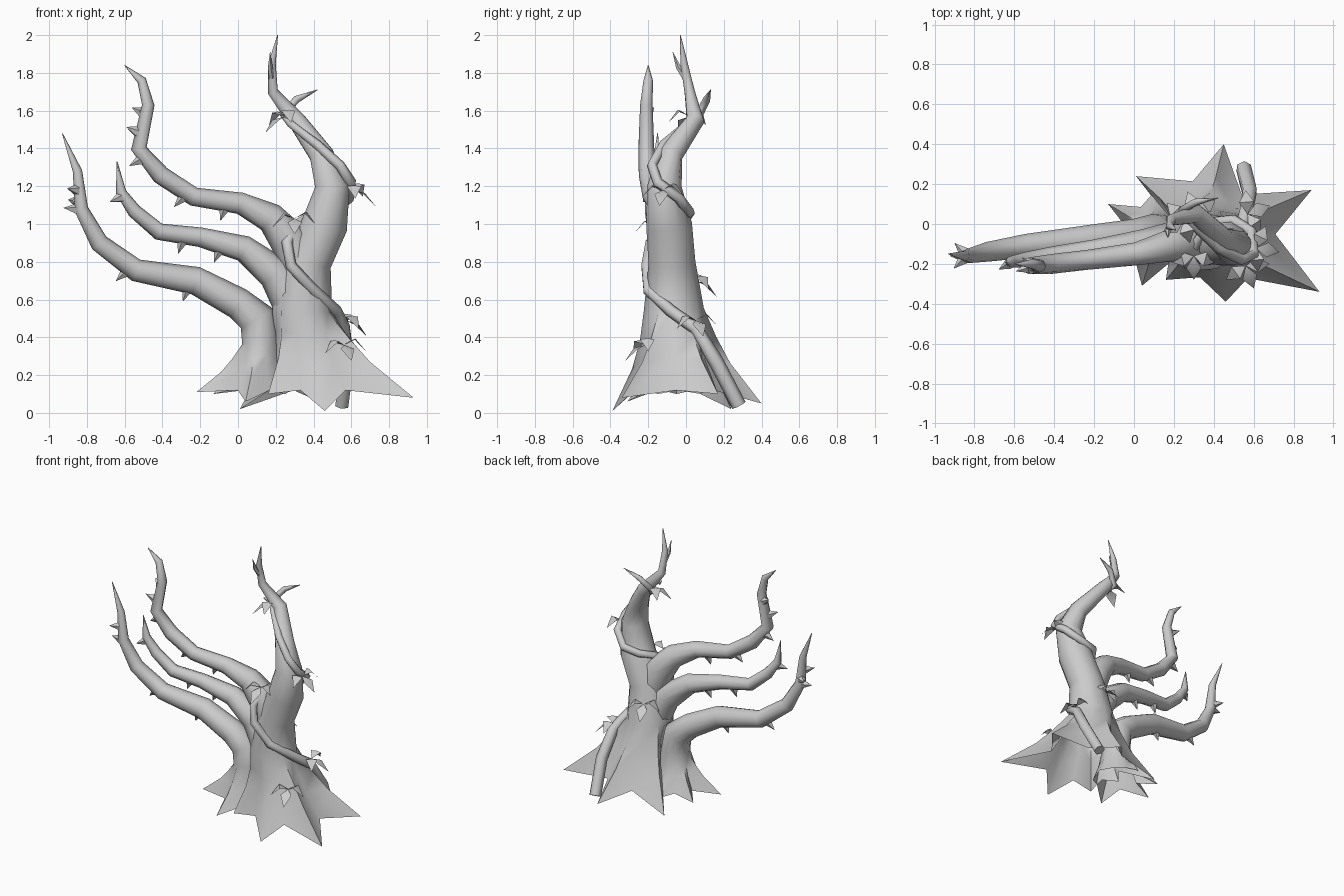
import bpy
import bmesh
from math import cos, sin, pi, atan2, radians
from mathutils import Vector

default_cube = bpy.data.objects.get("Cube")
if default_cube:
    bpy.data.objects.remove(default_cube, do_unlink=True)

bark = bpy.data.materials.new("grey bark")
bark.use_nodes = True
GREY = (0.6, 0.6, 0.6, 1)
bark.diffuse_color = GREY
bark.node_tree.nodes["Principled BSDF"].inputs["Base Color"].default_value = GREY

X_AXIS, Y_AXIS, Z_AXIS = Vector((1, 0, 0)), Vector((0, 1, 0)), Vector((0, 0, 1))


def finish(bm, name, angle=65):
    """Turn a bmesh into a named, shaded object."""
    mesh = bpy.data.meshes.new(name)
    bm.to_mesh(mesh)
    bm.free()
    mesh.materials.append(bark)
    obj = bpy.data.objects.new(name, mesh)
    bpy.context.collection.objects.link(obj)
    bpy.ops.object.select_all(action="DESELECT")
    obj.select_set(True)
    bpy.context.view_layer.objects.active = obj
    bpy.ops.object.shade_smooth_by_angle(angle=radians(angle))
    return obj


def even_angles(sides):
    return [2 * pi * i / sides for i in range(sides)]


def tangent(points, i):
    ahead = points[min(i + 1, len(points) - 1)]
    behind = points[max(i - 1, 0)]
    return (ahead - behind).normalized()


def tube_rings(path, angles, reference):
    """Rings of points around a path of (x, y, z, radius)."""
    points = [Vector(p[:3]) for p in path]
    rings, side = [], reference
    for i, centre in enumerate(points):
        along = tangent(points, i)
        side = (side - along * side.dot(along)).normalized()
        other = along.cross(side)
        rings.append([centre + path[i][3] * (side * cos(a) + other * sin(a))
                      for a in angles])
    return rings


def loft(rings, name, cap_start=False):
    bm = bmesh.new()
    loops = [[bm.verts.new(p) for p in ring] for ring in rings]
    count = len(loops[0])
    for low, high in zip(loops, loops[1:]):
        for i in range(count):
            j = (i + 1) % count
            bm.faces.new((low[i], low[j], high[j], high[i]))
    bm.faces.new(loops[-1])
    if cap_start:
        bm.faces.new(loops[0][::-1])
    return finish(bm, name)


def rooted_trunk(path, centre, tips, name):
    """A trunk flaring into pointed roots (x, y, z, next valley radius)."""
    centre = Vector(centre)

    def bearing(p):
        return atan2(p[1] - centre.y, p[0] - centre.x)

    tips = sorted(tips, key=bearing)
    star, angles = [], []
    for i, tip in enumerate(tips):
        start = bearing(tip)
        end = bearing(tips[(i + 1) % len(tips)])
        if end <= start:
            end += 2 * pi
        middle = (start + end) / 2
        dip = centre + tip[3] * Vector((cos(middle), sin(middle), 0))
        star += [Vector(tip[:3]), dip]
        angles += [start, middle]
    rings = tube_rings(path, angles, X_AXIS)
    flare = [[a.lerp(b, f) for a, b in zip(star, rings[0])] for f in (0.42, 0.7)]
    for ring in flare:
        for p in ring:
            p.x += (centre.x - p.x) * 0.12
            p.y += (centre.y - p.y) * 0.12
    return loft([star] + flare + rings, name)


def thorns(path, places, name):
    """Small cones on the outer side of a branch; (place, sideways lean)."""
    bm = bmesh.new()
    points = [Vector(p[:3]) for p in path]
    for place, lean in places:
        i = int(place)
        f = place - i
        along = (points[i + 1] - points[i]).normalized()
        base = points[i].lerp(points[i + 1], f)
        radius = path[i][3] * (1 - f) + path[i + 1][3] * f
        out = along.cross(Y_AXIS).normalized()
        if out.z > 0.5 or out.x > 0.5:
            out = -out
        out = (out + Y_AXIS * lean).normalized()
        across = along.cross(out)
        base += out * radius * 0.75
        tip = bm.verts.new(base + out * 0.066 + along * 0.015)
        ring = [bm.verts.new(base + 0.03 * (along * cos(a) + across * sin(a)))
                for a in even_angles(5)]
        for k in range(5):
            bm.faces.new((ring[k], ring[(k + 1) % 5], tip))
    bmesh.ops.recalc_face_normals(bm, faces=bm.faces)
    return finish(bm, name, 25)


def leaf_cluster(x, y, z, heading, name):
    """Three broad, drooping leaves fanned around a heading."""
    bm = bmesh.new()
    origin = Vector((x, y, z))
    for turn, lift in ((-75, 0.01), (0, -0.03), (75, 0.02)):
        a = radians(heading + turn)
        out = Vector((cos(a), sin(a), 0))
        side = Z_AXIS.cross(out)
        middle = origin + out * 0.06 + Z_AXIS * (0.015 + lift)
        base = bm.verts.new(origin)
        ridge = bm.verts.new(middle)
        tip = bm.verts.new(origin + out * 0.12 + Z_AXIS * (lift - 0.055))
        for s in (-1, 1):
            edge = bm.verts.new(middle + side * s * 0.038 - Z_AXIS * 0.006)
            for tri in ((base, edge, ridge), (ridge, edge, tip)):
                bm.faces.new(tri[::s])
    return finish(bm, name)


# Main trunk with its roots
trunk = [(.34, -.065, .55, .16), (.37, -.075, .8, .125), (.46, -.09, 1, .122),
         (.5, -.115, 1.2, .092), (.44, -.08, 1.37, .065), (.31, .05, 1.55, .048),
         (.185, .02, 1.7, .028), (.18, -.01, 1.85, .02), (.21, -.03, 2, .002)]
trunk_roots = [(.93, -.34, .08, .3), (.89, .17, .1, .22), (.45, .4, .05, .27),
               (.01, .24, .02, .25), (.1, -.05, .1, .25), (.16, -.28, .1, .25),
               (.46, -.39, .01, .29)]
rooted_trunk(trunk, (.41, -.03, .12), trunk_roots, "main_trunk")

# Side trunk that bends out into the lowest branch
lower = [(.12, -.05, .38, .1), (.1, -.05, .5, .1), (0, -.06, .58, .085),
         (-.225, -.08, .7, .075), (-.54, -.11, .755, .06), (-.735, -.14, .9, .05),
         (-.83, -.16, 1.08, .037), (-.85, -.16, 1.28, .025), (-.93, -.15, 1.48, .002)]
lower_roots = [(-.22, -.1, .11, .16), (-.13, .1, .1, .16), (.1, .16, .1, .16),
               (.25, .08, .1, .16), (.25, -.15, .1, .16), (.04, -.31, .06, .16)]
rooted_trunk(lower, (.12, -.05, .12), lower_roots, "lower_branch")

# Two branches growing from the main trunk
middle = [(.29, -.08, .56, .1), (.2, -.08, .74, .095), (.03, -.1, .87, .07),
          (-.2, -.13, .93, .052), (-.42, -.16, .96, .045), (-.55, -.18, 1.07, .038),
          (-.62, -.19, 1.17, .028), (-.64, -.2, 1.33, .002)]
upper = [(.33, -.08, .76, .1), (.27, -.09, .92, .105), (.17, -.11, 1.035, .08),
         (.01, -.15, 1.11, .058), (-.235, -.18, 1.145, .05), (-.41, -.2, 1.26, .05),
         (-.525, -.21, 1.4, .042), (-.475, -.21, 1.63, .033), (-.51, -.2, 1.76, .025),
         (-.6, -.2, 1.84, .002)]
for path, name in ((middle, "middle_branch"), (upper, "upper_branch")):
    loft(tube_rings(path, even_angles(8), Y_AXIS), name, True)

# Thorns along the branches
thorns(lower, ((3.1, 0), (4.15, 0), (6, 0), (6.5, -1), (6.2, 1)), "lower_thorns")
thorns(middle, ((2.5, 0), (3.4, 0), (5.8, -.5)), "middle_thorns")
thorns(upper, ((3.3, 0), (4.2, 0), (5.7, 0), (6.35, -.3), (6.8, .5)), "upper_thorns")

# Small fork beside the crown tip
fork = [(.18, 0, 1.77, .018), (.17, -.04, 1.83, .014), (.17, -.07, 1.91, .001)]
loft(tube_rings(fork, even_angles(5), X_AXIS), "crown_fork", True)

# Vine winding from the ground to the crown
vine = [(.55, .28, .04, .04), (.58, .16, .27, .04), (.56, .05, .45, .036),
        (.52, -.08, .54, .032), (.4, -.2, .65, .03), (.28, -.21, .78, .03),
        (.26, -.19, .9, .03), (.31, -.1, 1, .027), (.38, .01, 1.04, .026),
        (.5, .02, 1.06, .028), (.59, -.04, 1.14, .028), (.6, -.15, 1.22, .028),
        (.54, -.18, 1.31, .028), (.42, -.12, 1.42, .026), (.28, .01, 1.53, .022),
        (.24, .07, 1.58, .022), (.31, .11, 1.66, .02), (.42, .13, 1.71, .002)]
loft(tube_rings(vine, even_angles(6), Y_AXIS), "vine", True)

# Leaves along the vine and roots
for spot, place in {
    "root": (.56, -.21, .36, -70), "low": (.57, .05, .49, 20),
    "back": (.31, .05, .7, 110), "crotch": (.3, -.16, 1.03, -90),
    "high": (.61, -.12, 1.18, -10), "crown": (.25, .02, 1.57, 210),
}.items():
    leaf_cluster(*place, spot + "_leaves")
